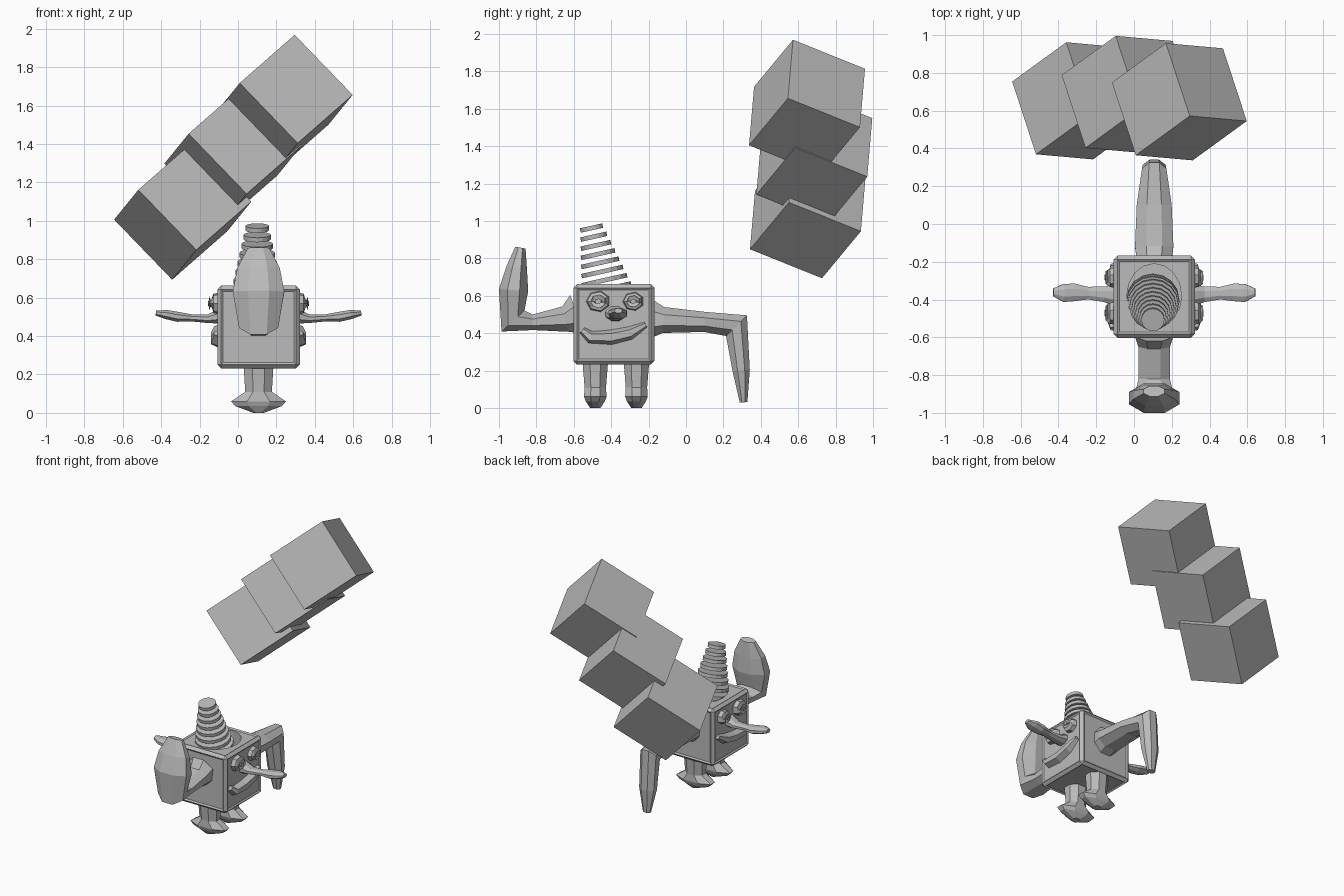
import bpy, bmesh, math
from mathutils import Vector, Matrix

if "Cube" in bpy.data.objects:
    bpy.data.objects.remove(bpy.data.objects["Cube"])

CX, CY, CZ = 0.107, -0.385, 0.447   # centre of the box-shaped body
grey = bpy.data.materials.new("grey")
grey.diffuse_color = (0.5, 0.5, 0.5, 1)
grey.use_nodes = True
grey.node_tree.nodes["Principled BSDF"].inputs["Base Color"].default_value = grey.diffuse_color


def finish(name, bm):
    bmesh.ops.recalc_face_normals(bm, faces=bm.faces)
    me = bpy.data.meshes.new(name)
    bm.to_mesh(me)
    bm.free()
    me.materials.append(grey)
    ob = bpy.data.objects.new(name, me)
    bpy.context.collection.objects.link(ob)
    return ob


def loft(name, rings, u, sides=8):
    """Skin rings (x, y, z, a, b); a is the radius along u, b across it."""
    bm = bmesh.new()
    u = Vector(u)
    pts = [Vector(r[:3]) for r in rings]
    loops = []
    for i, r in enumerate(rings):
        d1 = (pts[i] - pts[i - 1]).normalized() if i else Vector()
        d2 = (pts[i + 1] - pts[i]).normalized() if i + 1 < len(pts) else Vector()
        v = (d1 + d2).cross(u).normalized()
        loops.append([bm.verts.new(pts[i] + u * r[3] * math.cos(t) + v * r[4] * math.sin(t))
                      for t in [2 * math.pi * (k + 0.5) / sides for k in range(sides)]])
    for p, q in zip(loops, loops[1:]):
        for k in range(sides):
            j = (k + 1) % sides
            bm.faces.new((p[k], p[j], q[j], q[k]))
    bm.faces.new(loops[0])
    bm.faces.new(loops[-1])
    return finish(name, bm)


# body: bevelled box with slightly sunken side panels
bm = bmesh.new()
bmesh.ops.create_cube(bm, size=1, matrix=Matrix.Translation((CX, CY, CZ))
                      @ Matrix.Diagonal((0.43, 0.435, 0.43, 1)))
bmesh.ops.bevel(bm, geom=bm.edges[:], offset=0.02, segments=1, affect='EDGES')
panels = [f for f in bm.faces if f.calc_area() > 0.1]
bmesh.ops.inset_individual(bm, faces=panels, thickness=0.015, depth=-0.008)
body = finish("body", bm)

# oval hole in the top of the body
bm = bmesh.new()
bmesh.ops.create_cone(bm, cap_ends=True, segments=16, radius1=1, radius2=1, depth=0.36,
                      matrix=Matrix.Translation((CX, -0.38, 0.68)) @ Matrix.Diagonal((0.145, 0.17, 1, 1)))
cutter = finish("hole_cutter", bm)
cutter.hide_render = True
mod = body.modifiers.new("hole", 'BOOLEAN')
mod.operation = 'DIFFERENCE'
mod.solver = 'EXACT'
mod.object = cutter
bpy.context.view_layer.objects.active = body
bpy.ops.object.modifier_apply(modifier="hole")
bpy.data.objects.remove(cutter)

# leaning stack of discs, running down into the hole
for i in range(10):
    bm = bmesh.new()
    r = min(0.061 + 0.0105 * i, 0.14)
    m = Matrix.Translation((CX - 0.007, -0.505 + 0.0115 * i, 0.962 - 0.0465 * i)) @ Matrix.Rotation(0.22, 4, 'X')
    bmesh.ops.create_cone(bm, cap_ends=True, segments=16, radius1=r, radius2=r, depth=0.024, matrix=m)
    finish(f"spring_disc_{i + 1}", bm)

# arms: one raised at the front, one hanging at the back
raised = [(-0.58, .50, .11, .12), (-0.645, .475, .09, .075), (-0.82, .458, .09, .045),
          (-0.925, .465, .11, .09), (-0.922, .63, .145, .085), (-0.905, .75, .12, .06),
          (-0.885, .857, .06, .03)]
hanging = [(-0.19, .475, .10, .115), (-0.12, .47, .11, .075), (0.10, .46, .10, .058),
           (0.27, .44, .07, .085), (0.295, .2, .065, .05), (0.308, .03, .03, .022)]
for name, path in (("raised_arm", raised), ("hanging_arm", hanging)):
    loft(name, [(CX, *p) for p in path], (1, 0, 0))

# legs with flared feet
for name, y in (("front_leg", -0.485), ("back_leg", -0.265)):
    loft(name, [(CX, y, z, a, b) for z, a, b in
                ((.26, .085, .075), (.11, .075, .062), (.06, .155, .065),
                 (.035, .13, .055), (0, .03, .03))], (1, 0, 0))

# the same face on the right and left sides
nose = [(.19, -.38, .505, .06, .045), (.265, -.372, .49, .045, .024), (.35, -.366, .495, .036, .02),
        (.42, -.362, .50, .05, .028), (.48, -.365, .512, .052, .026), (.535, -.362, .52, .022, .014)]
mouth = [(-.555, .415, .02), (-.51, .378, .034), (-.40, .378, .04), (-.30, .40, .036), (-.215, .445, .016)]
eye = [(.19, 1.0), (.235, .85), (.257, .6), (.243, .42), (.262, .25)]
for s, side in ((1, "right"), (-1, "left")):
    loft(f"{side}_nose", [(CX + s * d, *r) for d, *r in nose], (0, 1, 0))
    loft(f"{side}_mouth", [(CX + s * 0.205, y, z, .05 if 0 < i < 4 else .03, b)
                           for i, (y, z, b) in enumerate(mouth)], (1, 0, 0), 6)
    for part, y, r in (("front", -.47, .068), ("back", -.282, .06)):
        loft(f"{side}_{part}_eye", [(CX + s * d, y, .57, r * k, r * k * 0.9) for d, k in eye], (0, 1, 0), 7)

# three tilted boxes floating behind, sharing one orientation
edges = Matrix(((-.126, .302, -.286), (.385, -.027, -.208), (-.155, -.313, -.251))).to_4x4()
for i, c in enumerate(((.24, .647, 1.609), (-.026, .686, 1.345), (-.288, .652, 1.053))):
    bm = bmesh.new()
    bmesh.ops.create_cube(bm, size=1, matrix=Matrix.Translation(c) @ edges)
    finish(f"floating_box_{i + 1}", bm)
